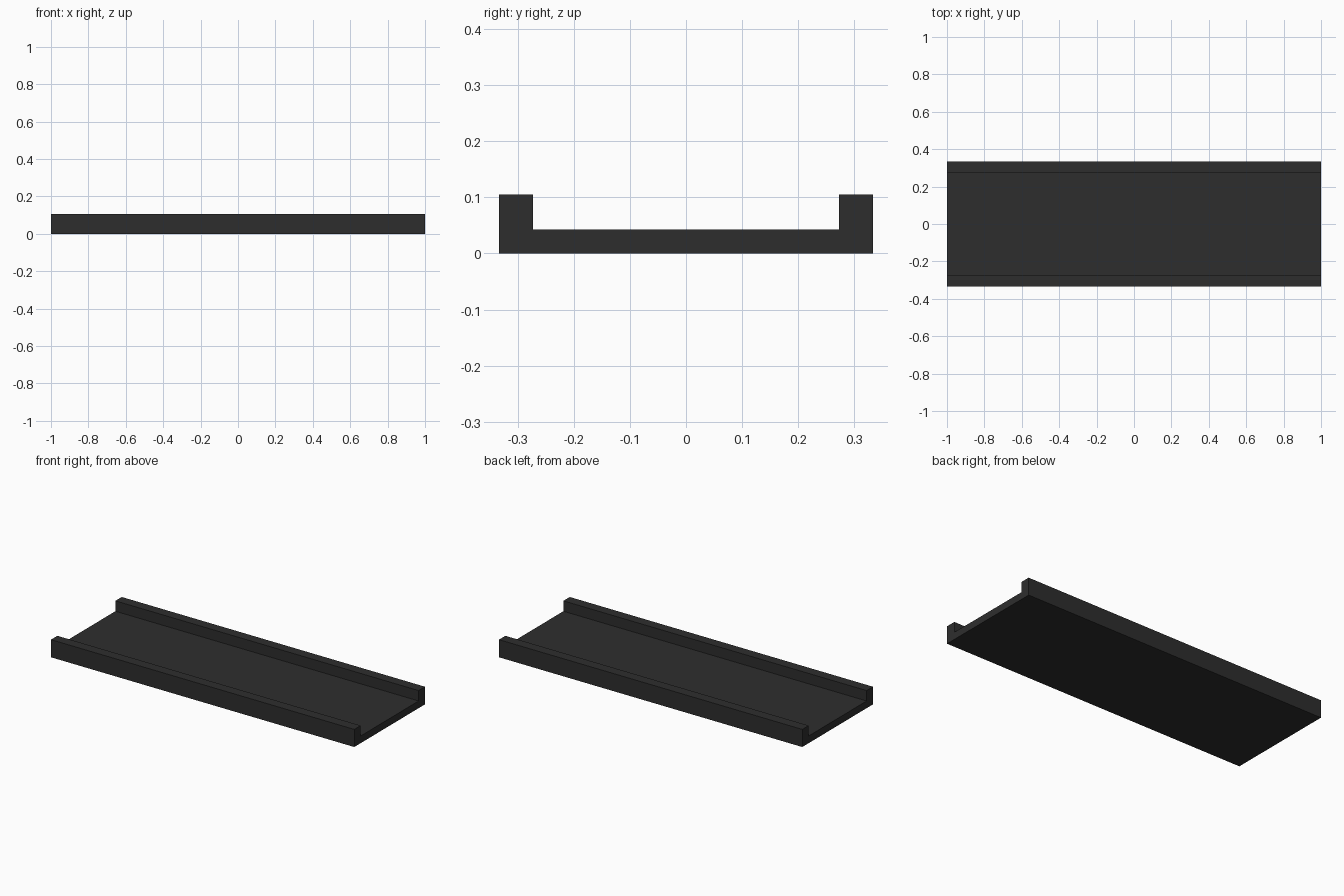
import bpy, bmesh
from mathutils import Vector

if "Cube" in bpy.data.objects:
    bpy.data.objects.remove(bpy.data.objects["Cube"])

LENGTH = 2.0
HALF_W, INNER_W = 0.333, 0.273
FLOOR_Z, WALL_Z = 0.043, 0.105

# U-shaped cross-section (y, z): right half, mirrored for the left
half = [(HALF_W, 0), (HALF_W, WALL_Z), (INNER_W, WALL_Z), (INNER_W, FLOOR_Z)]
profile = half + [(-y, z) for y, z in reversed(half)]

# Channel tray: extrude the section along x
bm = bmesh.new()
face = bm.faces.new([bm.verts.new((-LENGTH / 2, y, z)) for y, z in profile])
result = bmesh.ops.extrude_face_region(bm, geom=[face], use_keep_orig=True)
moved = [g for g in result["geom"] if isinstance(g, bmesh.types.BMVert)]
bmesh.ops.translate(bm, verts=moved, vec=Vector((LENGTH, 0, 0)))
bmesh.ops.recalc_face_normals(bm, faces=bm.faces)

mesh = bpy.data.meshes.new("channel_tray")
bm.to_mesh(mesh)
bm.free()
tray = bpy.data.objects.new("channel_tray", mesh)
bpy.context.collection.objects.link(tray)

# Dark finish
mat = bpy.data.materials.new("dark_grey")
mat.diffuse_color = (0.027, 0.027, 0.027, 1)
mat.use_nodes = True
mat.node_tree.nodes["Principled BSDF"].inputs["Base Color"].default_value = mat.diffuse_color
mesh.materials.append(mat)
